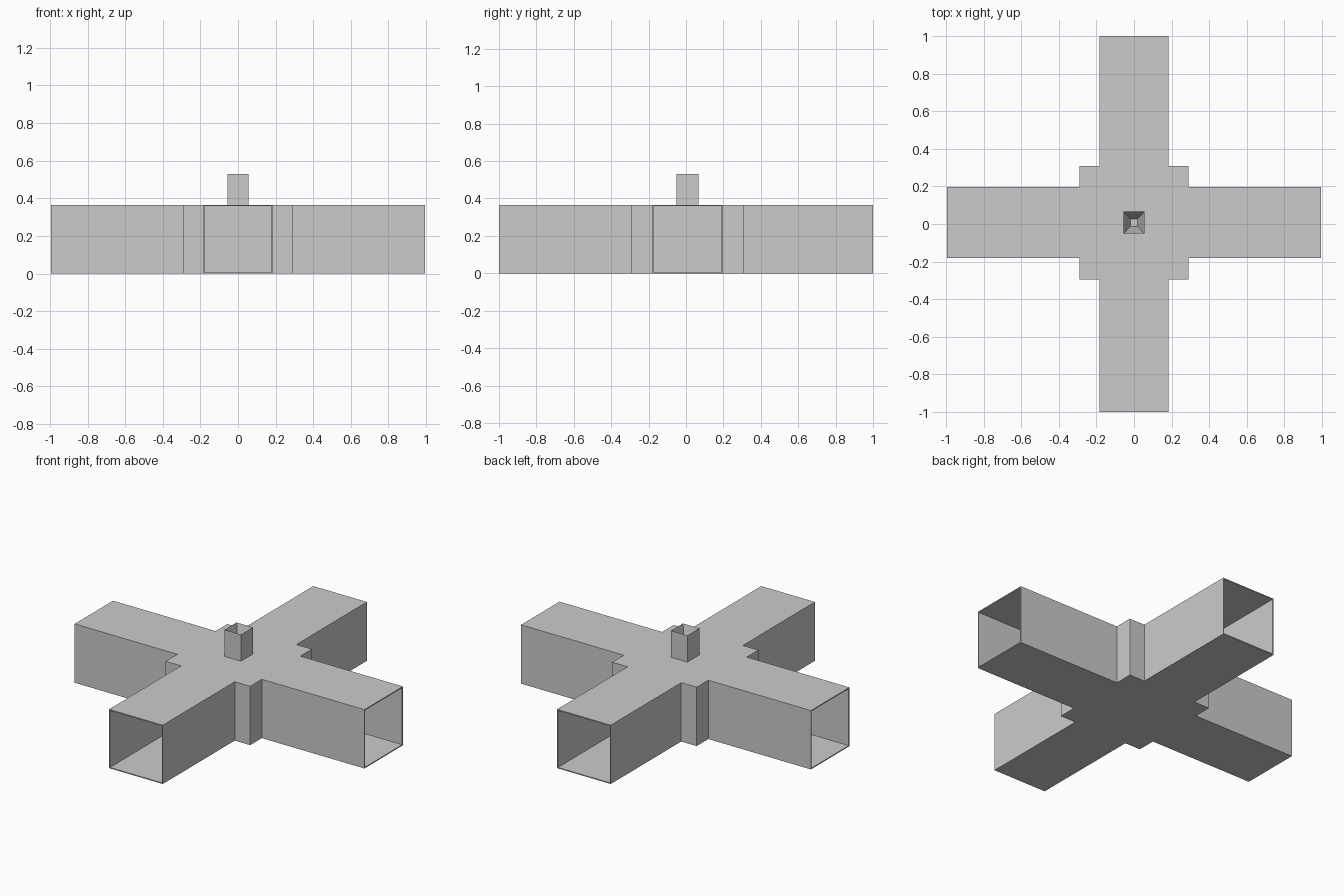
import bpy, bmesh
from mathutils import Vector

if "Cube" in bpy.data.objects:
    bpy.data.objects.remove(bpy.data.objects["Cube"])

H = 0.365          # duct height
CY = 0.0075        # y centre of hub, side arms and vent
AX, AY = 0.994, 1.0    # arm reach along x and y
W, B = 0.184, 0.29     # half width of arms, half width of hub
WY, BY = 0.188, 0.302  # the same measured along y


def finish(name, bm):
    bmesh.ops.recalc_face_normals(bm, faces=bm.faces)
    mesh = bpy.data.meshes.new(name)
    bm.to_mesh(mesh)
    bm.free()
    obj = bpy.data.objects.new(name, mesh)
    bpy.context.collection.objects.link(obj)
    return obj


def extrude(bm, face, offset):
    """Extrude one face and return the moved cap."""
    cap = bmesh.ops.extrude_discrete_faces(bm, faces=[face])["faces"][0]
    bmesh.ops.translate(bm, verts=cap.verts, vec=offset)
    return cap


def scale_face(face, fac):
    c = face.calc_center_median()
    for v in face.verts:
        v.co = c + (v.co - c) * fac


# Cross-shaped duct body: one quadrant profile mirrored round the centre
def quadrant(sx, sy):
    end = sy * AY
    pts = [(AX, CY + sy * WY), (B, CY + sy * WY), (B, CY + sy * BY),
           (W, CY + sy * BY), (W, end)]
    pts = [(sx * x, y) for x, y in pts]
    return pts if sx * sy > 0 else pts[::-1]


outline = quadrant(1, 1) + quadrant(-1, 1) + quadrant(-1, -1) + quadrant(1, -1)
bm = bmesh.new()
base = bm.faces.new([bm.verts.new((x, y, 0)) for x, y in outline])
top = bmesh.ops.extrude_face_region(bm, geom=[base], use_keep_orig=True)["geom"]
bmesh.ops.translate(bm, verts=[g for g in top if isinstance(g, bmesh.types.BMVert)],
                    vec=(0, 0, H))
bmesh.ops.recalc_face_normals(bm, faces=bm.faces)

# Thin rims and deep openings in the four arm ends
ends = [f for f in bm.faces
        if abs(f.normal.z) < 0.1 and max(abs(f.calc_center_median().x),
                                         abs(f.calc_center_median().y)) > 0.9]
for f in ends:
    n = f.normal.copy()
    bmesh.ops.inset_individual(bm, faces=[f], thickness=0.009)
    extrude(bm, f, -n * 0.7)
finish("duct_body", bm)

# Square vent on the roof with a tapering, sharp-rimmed funnel inside
bm = bmesh.new()
hx, hy = 0.056, 0.059
f = bm.faces.new([bm.verts.new((sx * hx, CY + sy * hy, H))
                  for sx, sy in ((-1, -1), (1, -1), (1, 1), (-1, 1))])
rim = extrude(bm, f, Vector((0, 0, 0.165)))
pit = extrude(bm, rim, Vector((0, 0, -0.16)))
scale_face(pit, 0.34)
finish("roof_vent", bm)
